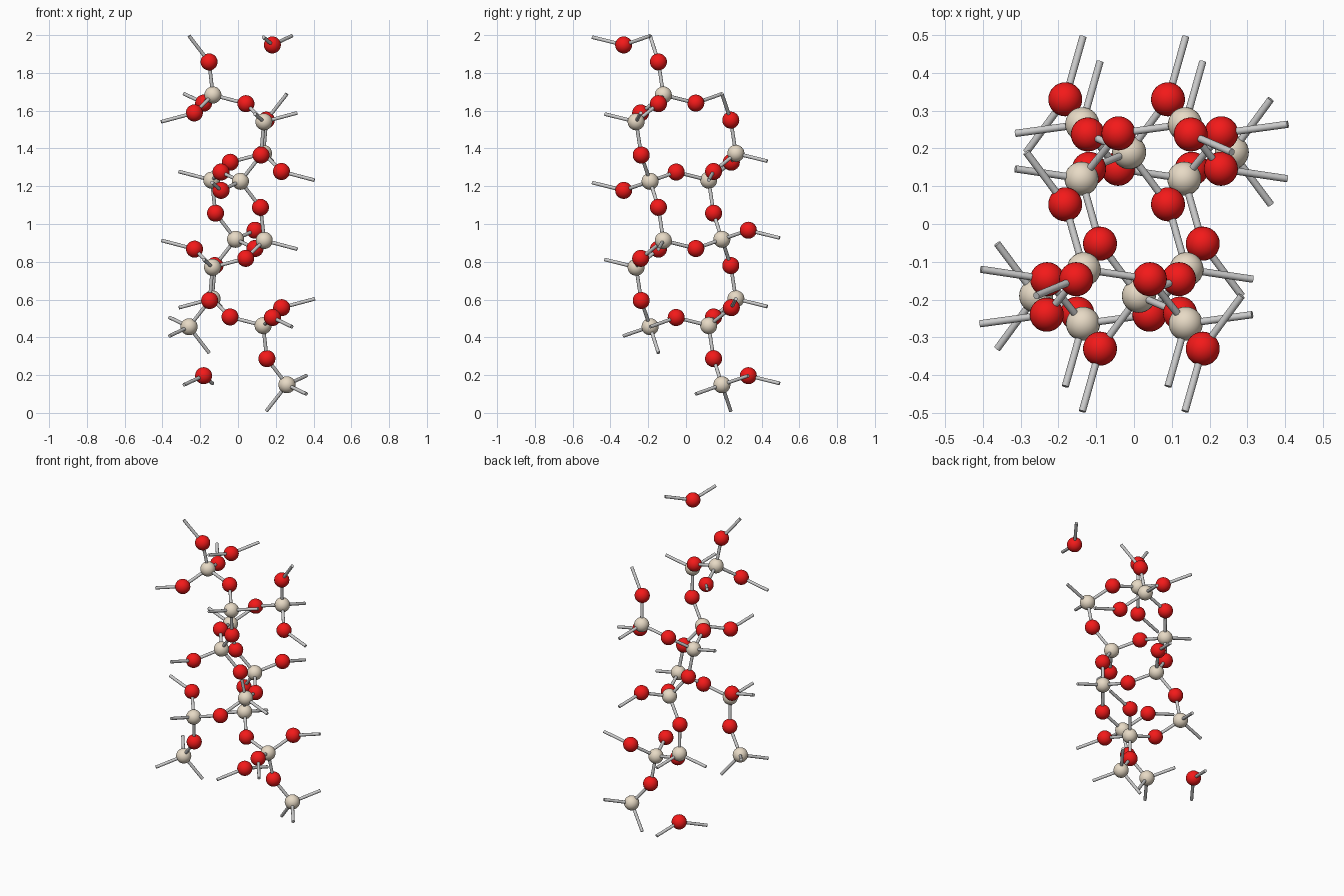
import bpy, bmesh
from mathutils import Vector as V

if "Cube" in bpy.data.objects:
    bpy.data.objects.remove(bpy.data.objects["Cube"])

ATOM_R, BOND_R, REACH = 0.045, 0.0095, 0.225
MID = V((0, 0, 1.0725))            # inversion centre of the crystal
T1, T2, T3 = V((.272, 0, .77)), V((-.272, 0, .77)), V((0, -.76, .615))

# asymmetric unit: position and the translation leading to the second copy
beige_unit = [((.139, -.12, .913), T2), ((-.135, -.264, .771), T1)]
red_unit = [((.09, .33, .967), -T1), ((.119, -.146, 1.088), T2),
            ((.09, .052, .87), T2), ((-.23, -.146, .867), T1),
            ((.041, -.24, .818), T2), ((-.122, .237, .78), T1)]


def flip(p):
    return 2 * MID - p


def expand(unit):
    """Return (lattice base points, drawn points) including inverted partners."""
    base, drawn = [], []
    for p, t in unit:
        p = V(p)
        base += [p, flip(p)]
        drawn += [p, p + t, flip(p), flip(p + t)]
    return base, drawn


def lattice(base):
    return [p + i * T1 + j * T2 + k * T3 for p in base
            for i in range(-4, 5) for j in range(-4, 5) for k in (-1, 0, 1)]


beige_base, beige = expand(beige_unit)
red_base, red = expand(red_unit)
s = V((.013, -.19, 1.226))
beige_base += [s, flip(s)]
beige += [s, s - T1, flip(s), flip(s) - T2]


def material(name, color):
    m = bpy.data.materials.new(name)
    m.diffuse_color = color
    m.use_nodes = True
    m.node_tree.nodes["Principled BSDF"].inputs["Base Color"].default_value = m.diffuse_color
    return m


def add_object(name, bm, mat=None):
    me = bpy.data.meshes.new(name)
    bm.to_mesh(me)
    bm.free()
    if mat:
        me.materials.append(mat)
    ob = bpy.data.objects.new(name, me)
    bpy.context.collection.objects.link(ob)
    return ob


# atoms: smooth balls sharing one mesh per kind
def add_atoms(name, points, mat):
    bm = bmesh.new()
    bmesh.ops.create_uvsphere(bm, u_segments=32, v_segments=16, radius=ATOM_R)
    for f in bm.faces:
        f.smooth = True
    first = add_object(name, bm, mat)
    first.location = points[0]
    for p in points[1:]:
        ob = first.copy()
        ob.location = p
        bpy.context.collection.objects.link(ob)


add_atoms("silicon_ball", beige, material("beige", (.80, .70, .56, 1)))
add_atoms("oxygen_ball", red, material("red", (.9, .01, .01, 1)))

# bonds: every drawn atom reaches all its neighbours, even undrawn ones
bonds = {}
for atoms, others in ((beige, lattice(red_base)), (red, lattice(beige_base))):
    for p in atoms:
        for q in others:
            if (p - q).length < REACH:
                m = (p + q) / 2
                if all((m - n).length > .01 for n, _, _ in bonds.values()):
                    bonds[len(bonds)] = (m, p, q)

bm = bmesh.new()
for m, p, q in bonds.values():
    d = q - p
    mat = d.to_track_quat('Z', 'Y').to_matrix().to_4x4()
    mat.translation = m
    bmesh.ops.create_cone(bm, cap_ends=True, segments=16, radius1=BOND_R,
                          radius2=BOND_R, depth=d.length, matrix=mat)
for f in bm.faces:
    f.smooth = len(f.verts) == 4
for e in bm.edges:
    e.smooth = all(len(f.verts) == 4 for f in e.link_faces)
add_object("bond_sticks", bm)
